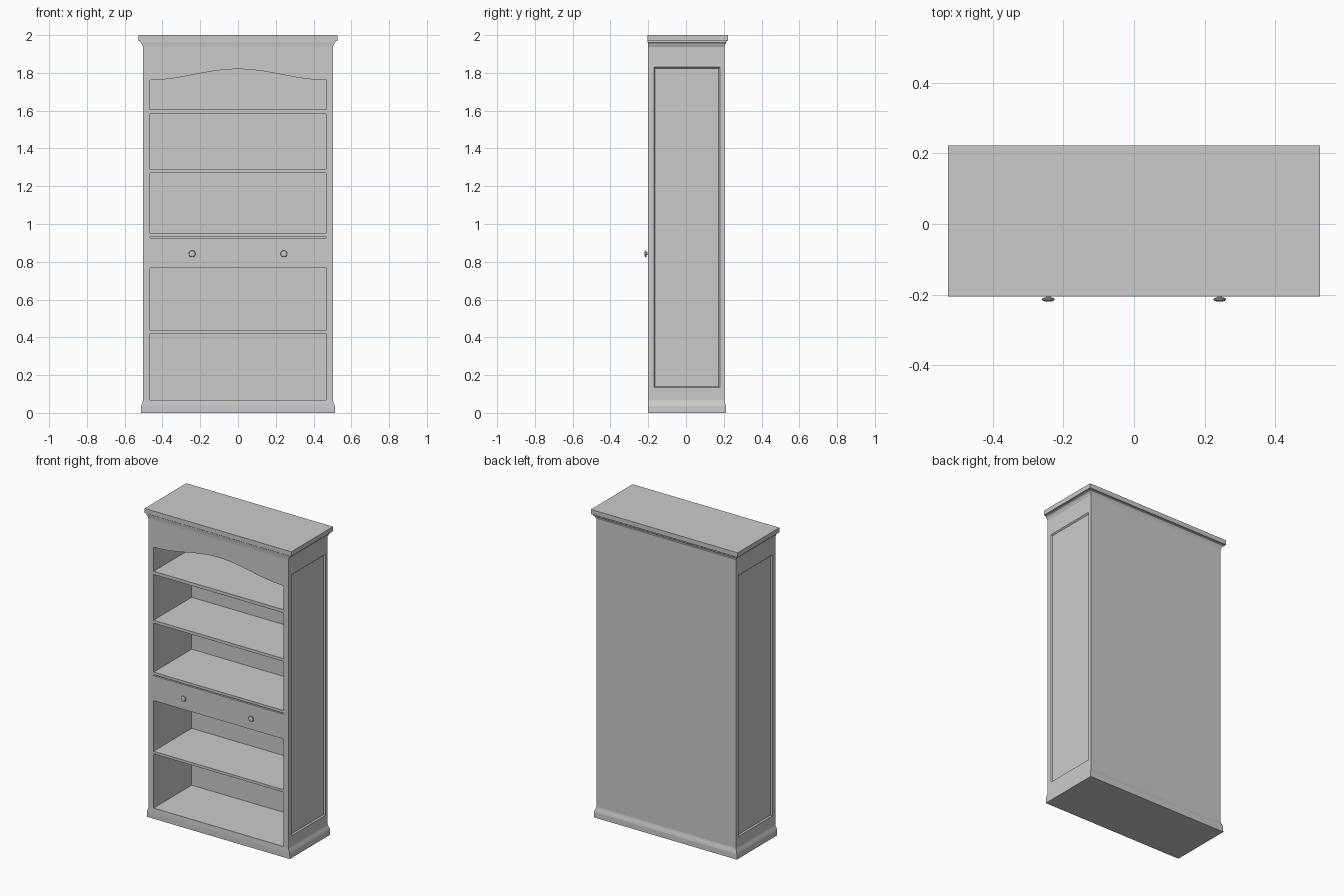
import bpy, bmesh, math

if "Cube" in bpy.data.objects:
    bpy.data.objects.remove(bpy.data.objects["Cube"])

FRONT, BACK = -0.2, 0.203   # body depth range
W, INNER = 0.502, 0.466     # outer and inner half widths


def loft(name, rings, mirror=False, closed=False):
    """Bridge matching rings of points; cap the ends unless they are closed poles."""
    bm = bmesh.new()
    loops = [[bm.verts.new(p) for p in r] for r in rings]
    for a, b in zip(loops, loops[1:]):
        n = len(a)
        for i in range(n):
            j = (i + 1) % n
            bm.faces.new((a[i], a[j], b[j], b[i]))
    bm.faces.new(loops[0][::-1])
    bm.faces.new(loops[-1])
    bmesh.ops.recalc_face_normals(bm, faces=bm.faces)
    me = bpy.data.meshes.new(name)
    bm.to_mesh(me)
    bm.free()
    ob = bpy.data.objects.new(name, me)
    bpy.context.collection.objects.link(ob)
    if mirror:
        ob.modifiers.new("mirror", 'MIRROR')
    return ob


def flat_ring(x, y0, y1, z):
    return [(-x, y0, z), (x, y0, z), (x, y1, z), (-x, y1, z)]


def side_ring(x, y0, y1, z0, z1):
    return [(x, y0, z0), (x, y1, z0), (x, y1, z1), (x, y0, z1)]


def moulding(name, profile):
    # small overhang in front, larger at the sides and back
    return loft(name, [flat_ring(W + d, FRONT - 0.2 * d, BACK + 0.78 * d, z)
                       for d, z in profile])


def board(name, y0, y1, z0, z1):
    return loft(name, [flat_ring(INNER, y0, y1, z0), flat_ring(INNER, y0, y1, z1)])


# Plinth and cornice
moulding("plinth", [(0.012, 0), (0.011, 0.035), (0.007, 0.048), (0.003, 0.057), (0, 0.068)])
moulding("cornice", [(0, 1.938), (0.003, 1.944), (0.006, 1.952), (0.012, 1.96),
                     (0.015, 1.962), (0.015, 1.968), (0.025, 1.97), (0.025, 2.0)])

# Side walls with recessed panels on the outside
loft("side_wall", [side_ring(INNER, FRONT, BACK, 0.068, 1.938),
                   side_ring(W, FRONT, BACK, 0.068, 1.938),
                   side_ring(W, -0.17, 0.18, 0.134, 1.83),
                   side_ring(W - 0.008, -0.163, 0.173, 0.141, 1.823)], mirror=True)

# Back panel and shelves
board("back_panel", 0.19, BACK, 0.068, 1.938)
for i, (z0, z1) in enumerate([(0.42, 0.437), (0.934, 0.951), (1.269, 1.288), (1.585, 1.606)]):
    board(f"shelf_{i + 1}", FRONT, 0.19, z0, z1)

# Drawer front and bottom, with a thin gap above
board("drawer_front", FRONT, -0.18, 0.766, 0.927)
board("drawer_bottom", -0.18, 0.19, 0.766, 0.778)

# Arched top rail
N = 24
xs = [INNER * (2 * i / N - 1) for i in range(N + 1)]
arch = [(x, 1.762 + 0.029 * (1 + math.cos(math.pi * x / INNER))) for x in xs]
arch += [(INNER, 1.938), (-INNER, 1.938)]
loft("arched_rail", [[(x, y, z) for x, z in arch] for y in (FRONT, -0.18)])

# Turned drawer knobs
knob_profile = [(0.010, -0.198), (0.007, -0.203), (0.007, -0.208), (0.016, -0.210),
                (0.018, -0.213), (0.016, -0.217), (0.009, -0.2195), (0.002, -0.220)]
knob = loft("drawer_knob", [[(0.243 + r * math.cos(a), y, 0.842 + r * math.sin(a))
                             for a in (math.tau * k / 24 for k in range(24))]
                            for r, y in knob_profile], mirror=True)
bpy.context.view_layer.objects.active = knob
knob.select_set(True)
bpy.ops.object.shade_smooth_by_angle(angle=math.radians(40))
